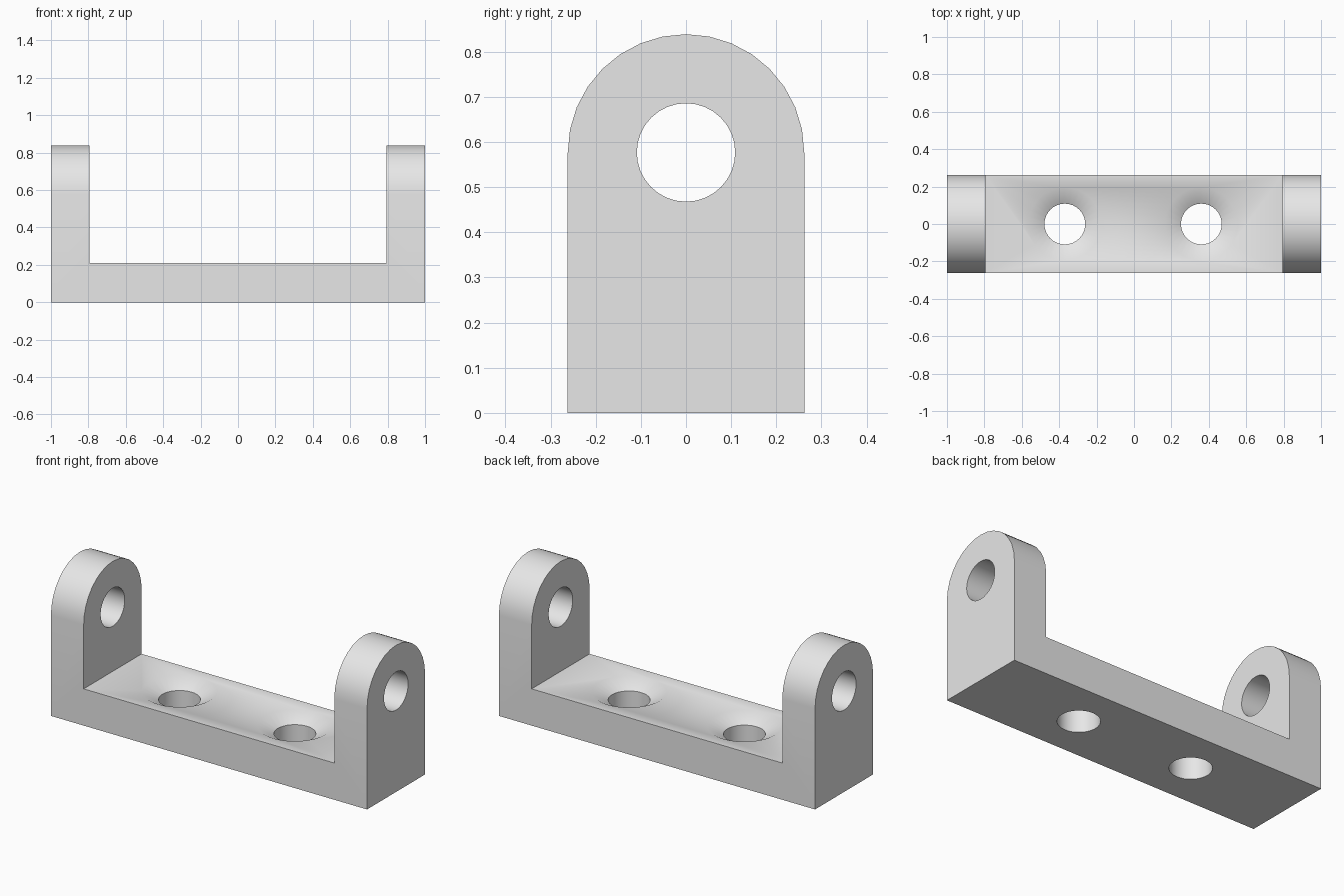
import bpy, bmesh, math
from mathutils import Vector

cube = bpy.data.objects.get("Cube")
if cube:
    bpy.data.objects.remove(cube, do_unlink=True)

HALF_DEPTH = 0.262    # also the radius of the rounded lug tops
PIVOT_Z = 0.577
BASE_TOP = 0.21
LUG_INNER = 0.793
HOLE_R = 0.109
SINK_R, SINK_DEPTH = 0.195, 0.047
SEGMENTS = 32


def make_object(name, bm):
    bmesh.ops.recalc_face_normals(bm, faces=bm.faces)
    mesh = bpy.data.meshes.new(name)
    bm.to_mesh(mesh)
    bm.free()
    obj = bpy.data.objects.new(name, mesh)
    bpy.context.collection.objects.link(obj)
    return obj


def prism(name, points, offset):
    """Extrude a closed outline along the offset vector."""
    bm = bmesh.new()
    face = bm.faces.new([bm.verts.new(p) for p in points])
    new = bmesh.ops.extrude_face_region(bm, geom=[face])["geom"]
    verts = [v for v in new if isinstance(v, bmesh.types.BMVert)]
    bmesh.ops.translate(bm, verts=verts, vec=Vector(offset))
    return make_object(name, bm)


def lathe(name, profile, x):
    """Spin a (radius, height) profile about a vertical axis and cap it."""
    bm = bmesh.new()
    rings = []
    for r, z in profile:
        angles = [math.tau * i / SEGMENTS for i in range(SEGMENTS)]
        rings.append([bm.verts.new((x + r * math.cos(a), r * math.sin(a), z)) for a in angles])
    for low, high in zip(rings, rings[1:]):
        for i in range(SEGMENTS):
            j = (i + 1) % SEGMENTS
            bm.faces.new((low[i], low[j], high[j], high[i]))
    bm.faces.new(rings[0])
    bm.faces.new(rings[-1])
    return make_object(name, bm)


def carve(target, tool, operation):
    """Apply a boolean and discard the tool."""
    tool.hide_render = True
    mod = target.modifiers.new(tool.name, "BOOLEAN")
    mod.operation = operation
    mod.solver = "EXACT"
    mod.object = tool
    bpy.ops.object.select_all(action="DESELECT")
    bpy.context.view_layer.objects.active = target
    target.select_set(True)
    bpy.ops.object.modifier_apply(modifier=mod.name)
    bpy.data.objects.remove(tool, do_unlink=True)


# U-shaped body, oversized in depth and height
right_half = [(1, 0), (1, 1), (LUG_INNER, 1), (LUG_INNER, BASE_TOP)]
outline = right_half + [(-x, z) for x, z in reversed(right_half)]
bracket = prism("bracket", [(x, -0.4, z) for x, z in outline], (0, 0.8, 0))

# Arched side outline trims the depth and rounds the lugs
arch = [(-HALF_DEPTH, -0.1), (HALF_DEPTH, -0.1)]
for i in range(SEGMENTS // 2 + 1):
    a = math.tau * i / SEGMENTS
    arch.append((HALF_DEPTH * math.cos(a), PIVOT_Z + HALF_DEPTH * math.sin(a)))
carve(bracket, prism("arch_trim", [(-1.1, y, z) for y, z in arch], (2.2, 0, 0)), "INTERSECT")

# Pivot hole through both lugs
circle = [(HOLE_R * math.cos(math.tau * i / SEGMENTS),
           PIVOT_Z + HOLE_R * math.sin(math.tau * i / SEGMENTS)) for i in range(SEGMENTS)]
carve(bracket, prism("pivot_hole", [(-1.1, y, z) for y, z in circle], (2.2, 0, 0)), "DIFFERENCE")

# Countersunk screw holes in the base
slope = (SINK_R - HOLE_R) / SINK_DEPTH
lift = 0.02
screw_profile = [(HOLE_R, -0.1), (HOLE_R, BASE_TOP - SINK_DEPTH),
                 (SINK_R + slope * lift, BASE_TOP + lift)]
for x in (-0.37, 0.36):
    carve(bracket, lathe("screw_hole", screw_profile, x), "DIFFERENCE")

# Plain grey finish
grey = bpy.data.materials.new("light_grey")
grey.use_nodes = True
colour = (0.8, 0.8, 0.8, 1)
grey.diffuse_color = colour
grey.node_tree.nodes["Principled BSDF"].inputs["Base Color"].default_value = colour
bracket.data.materials.clear()
bracket.data.materials.append(grey)
for poly in bracket.data.polygons:
    poly.material_index = 0
bpy.ops.object.shade_smooth_by_angle(angle=math.radians(30))
